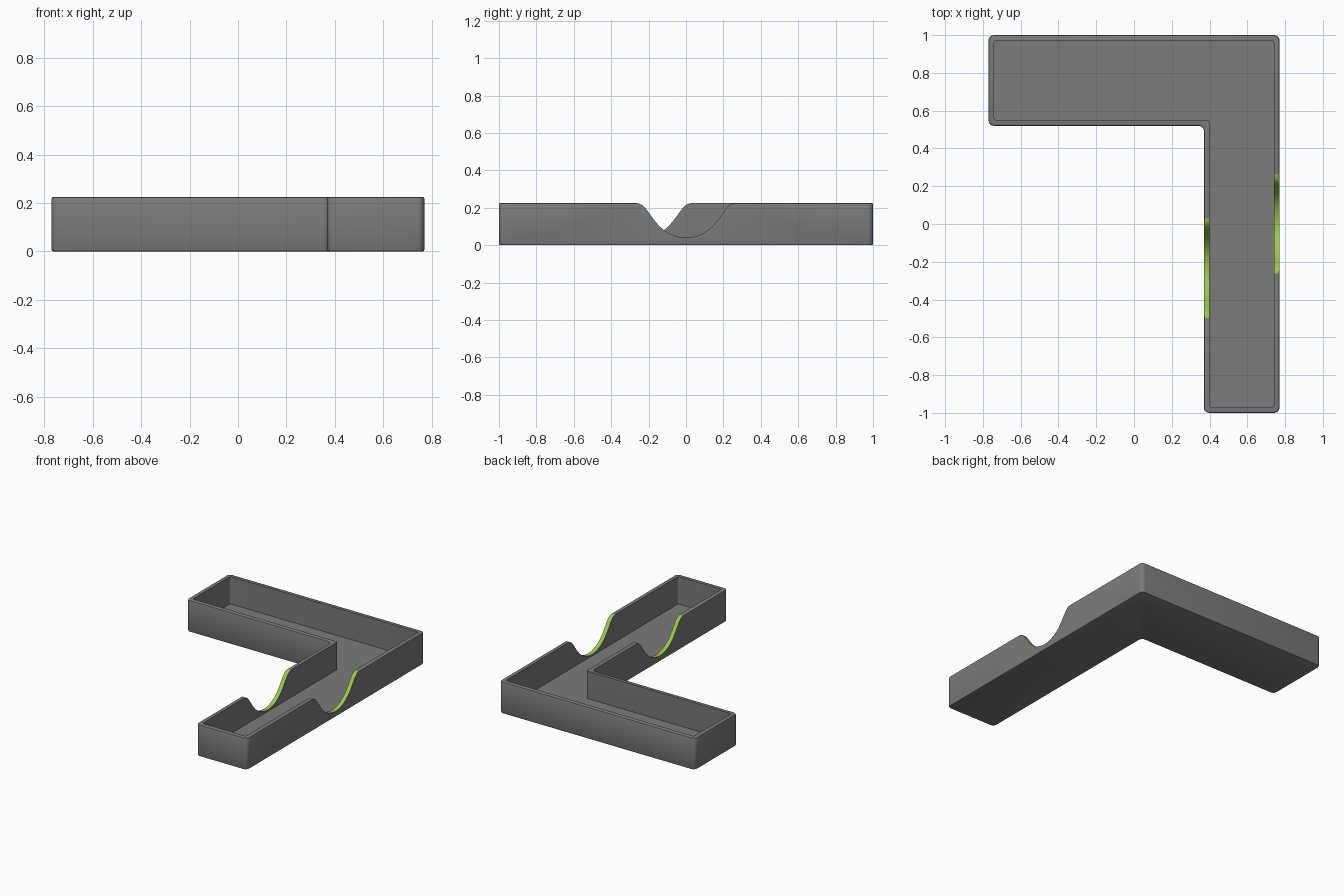
import bpy, bmesh

if "Cube" in bpy.data.objects:
    bpy.data.objects.remove(bpy.data.objects["Cube"], do_unlink=True)

W, D, H, WALL, FLOOR = 0.77, 1.0, 0.225, 0.03, 0.03
ARM_X, ARM_Y = 0.37, 0.52      # inside corner of the L


def material(name, rgb):
    m = bpy.data.materials.new(name)
    m.use_nodes = True
    m.diffuse_color = (*rgb, 1)
    m.node_tree.nodes["Principled BSDF"].inputs["Base Color"].default_value = (*rgb, 1)
    return m


grey = material("grey", (0.2, 0.2, 0.2))
green = material("green", (0.32, 0.58, 0.07))


def to_object(name, bm, index=0):
    """Make an object whose faces all use one of the two materials."""
    bmesh.ops.recalc_face_normals(bm, faces=bm.faces)
    for f in bm.faces:
        f.material_index = index
    mesh = bpy.data.meshes.new(name)
    bm.to_mesh(mesh)
    bm.free()
    mesh.materials.append(grey)
    mesh.materials.append(green)
    ob = bpy.data.objects.new(name, mesh)
    bpy.context.collection.objects.link(ob)
    return ob


def prism(points, offset):
    """Extrude a closed outline of 3D points along an offset."""
    bm = bmesh.new()
    face = bm.faces.new([bm.verts.new(p) for p in points])
    out = bmesh.ops.extrude_face_region(bm, geom=[face], use_keep_orig=True)
    verts = [v for v in out["geom"] if isinstance(v, bmesh.types.BMVert)]
    bmesh.ops.translate(bm, verts=verts, vec=offset)
    return bm


def l_block(inset, z0, z1, radius):
    """L-shaped block with rounded upright corners."""
    i = inset
    outline = [(-W + i, D - i), (-W + i, ARM_Y + i), (ARM_X + i, ARM_Y + i),
               (ARM_X + i, -D + i), (W - i, -D + i), (W - i, D - i)]
    bm = prism([(x, y, z0) for x, y in outline], (0, 0, z1 - z0))
    upright = [e for e in bm.edges if abs(e.verts[0].co.z - e.verts[1].co.z) > 0.01]
    bmesh.ops.bevel(bm, geom=upright, offset=radius, segments=5, profile=0.5, affect='EDGES')
    return bm


def scoop(name, x, y):
    """Cutter for a bell-shaped dip in a wall, with flared lips."""
    half = [(0, .04), (.03, .0425), (.06, .05), (.09, .063), (.1175, .08), (.143, .102),
            (.167, .13), (.187, .157), (.205, .182), (.22, .202), (.235, .215),
            (.25, .222), (.265, .2255), (.265, .3)]
    profile = [(-a, z) for a, z in reversed(half[1:])] + half
    bm = prism([(x - 0.05, y + a, z) for a, z in profile], (0.1, 0, 0))
    return to_object(name, bm, 1)


# Tray body with softened outer rim and base edges
bm = l_block(0, 0, H, 0.028)
rims = [e for e in bm.edges if abs(e.verts[0].co.z - e.verts[1].co.z) < 0.001]
bmesh.ops.bevel(bm, geom=rims, offset=0.007, segments=2, profile=0.5, affect='EDGES')
tray = to_object("tray", bm)

# Hollow interior and the two wall dips
cutters = [to_object("cavity_cutter", l_block(WALL, FLOOR, 0.4, 0.012)),
           scoop("outer_wall_dip_cutter", W - WALL / 2, 0),
           scoop("inner_wall_dip_cutter", ARM_X + WALL / 2, -0.235)]
for c in cutters:
    c.hide_render = True
    mod = tray.modifiers.new(c.name, 'BOOLEAN')
    mod.operation = 'DIFFERENCE'
    mod.solver = 'EXACT'
    mod.object = c

# Bake the cuts and drop the cutters
depsgraph = bpy.context.evaluated_depsgraph_get()
result = bpy.data.meshes.new_from_object(tray.evaluated_get(depsgraph))
tray.modifiers.clear()
tray.data = result
for c in cutters:
    bpy.data.objects.remove(c, do_unlink=True)

for ob in bpy.context.selected_objects:
    ob.select_set(False)
tray.select_set(True)
bpy.context.view_layer.objects.active = tray
bpy.ops.object.shade_smooth_by_angle(angle=0.6)
